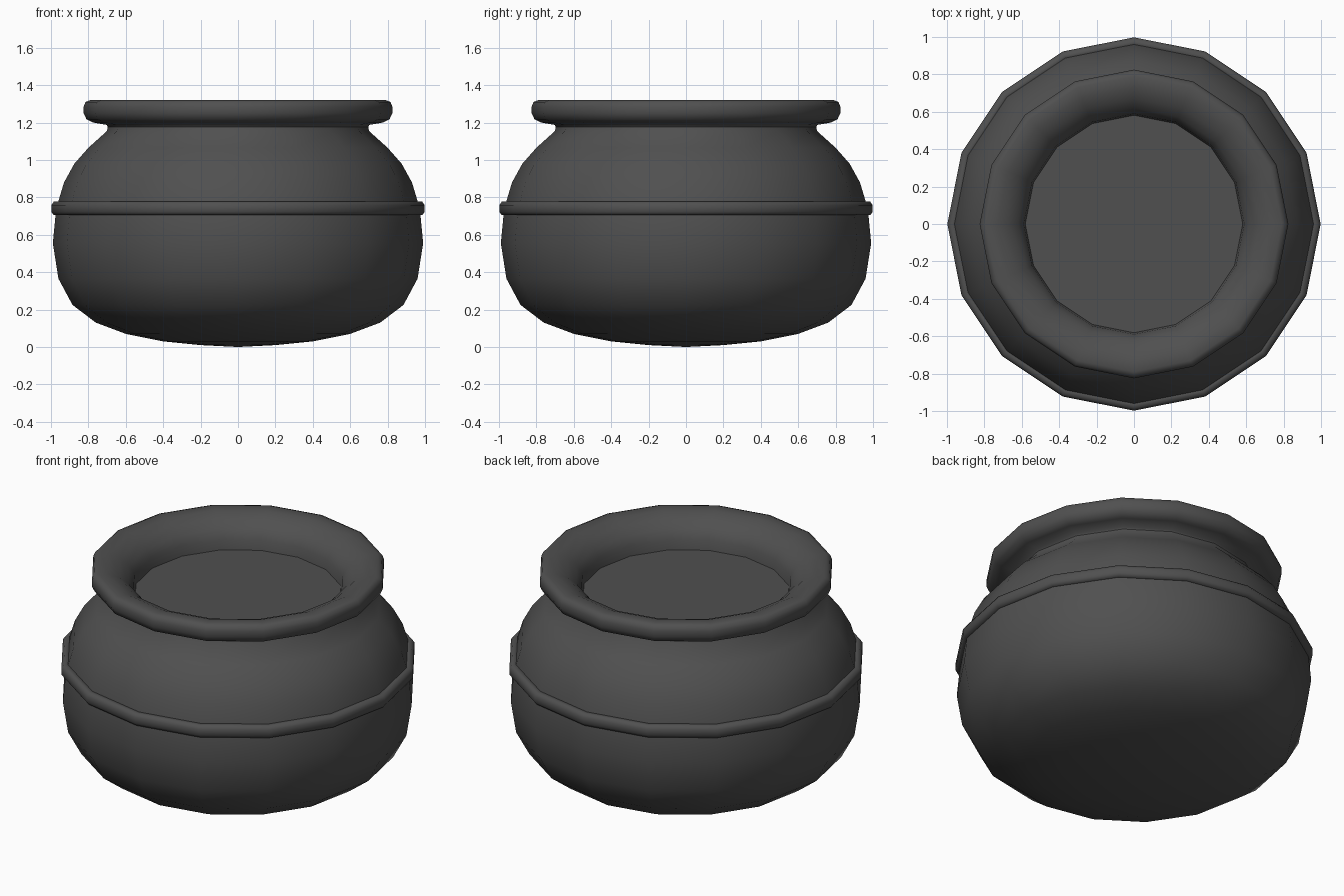
import bpy, bmesh, math

if "Cube" in bpy.data.objects:
    bpy.data.objects.remove(bpy.data.objects["Cube"])

SIDES = 16

iron = bpy.data.materials.new("dark iron")
iron.diffuse_color = (0.08, 0.08, 0.08, 1.0)
iron.use_nodes = True
iron.node_tree.nodes["Principled BSDF"].inputs["Base Color"].default_value = iron.diffuse_color


def lathe(name, profile, closed=False):
    """Revolve (radius, z) points, listed so that faces point outward, round z."""
    bm = bmesh.new()
    rings = []
    for r, z in profile:
        if r == 0:
            rings.append([bm.verts.new((0, 0, z))] * SIDES)
        else:
            rings.append([bm.verts.new((r * math.cos(i * math.tau / SIDES),
                                        r * math.sin(i * math.tau / SIDES), z))
                          for i in range(SIDES)])
    pairs = list(zip(rings, rings[1:]))
    if closed:
        pairs.append((rings[-1], rings[0]))
    for a, b in pairs:
        for i in range(SIDES):
            j = (i + 1) % SIDES
            loop = list(dict.fromkeys((a[i], a[j], b[j], b[i])))
            bm.faces.new(loop).smooth = True
    mesh = bpy.data.meshes.new(name)
    bm.to_mesh(mesh)
    bm.free()
    mesh.materials.append(iron)
    obj = bpy.data.objects.new(name, mesh)
    bpy.context.collection.objects.link(obj)
    return obj


# Round belly up to the neck
lathe("pot_body", [
    (0, 0), (0.2, 0.01), (0.4, 0.03), (0.6, 0.07), (0.76, 0.13), (0.885, 0.225),
    (0.96, 0.365), (0.99, 0.555), (0.975, 0.71), (0.96, 0.78), (0.93, 0.88),
    (0.875, 0.98), (0.8, 1.065), (0.7, 1.155), (0.695, 1.2)])

# Rolled lip, from the neck over the top and down the inside
lathe("rolled_rim", [
    (0.695, 1.16), (0.7, 1.187), (0.775, 1.2), (0.81, 1.217), (0.825, 1.25),
    (0.825, 1.285), (0.815, 1.31), (0.79, 1.32), (0.73, 1.315), (0.67, 1.29),
    (0.62, 1.25), (0.59, 1.2), (0.58, 1.13)])

# Raised band round the belly
band = lathe("belly_band", [
    (0.95, 0.705), (0.985, 0.705), (0.998, 0.722), (0.998, 0.758),
    (0.985, 0.777), (0.95, 0.78)], closed=True)

# Flat surface closing the mouth
lathe("mouth_surface", [(0.582, 1.14), (0, 1.14)])
